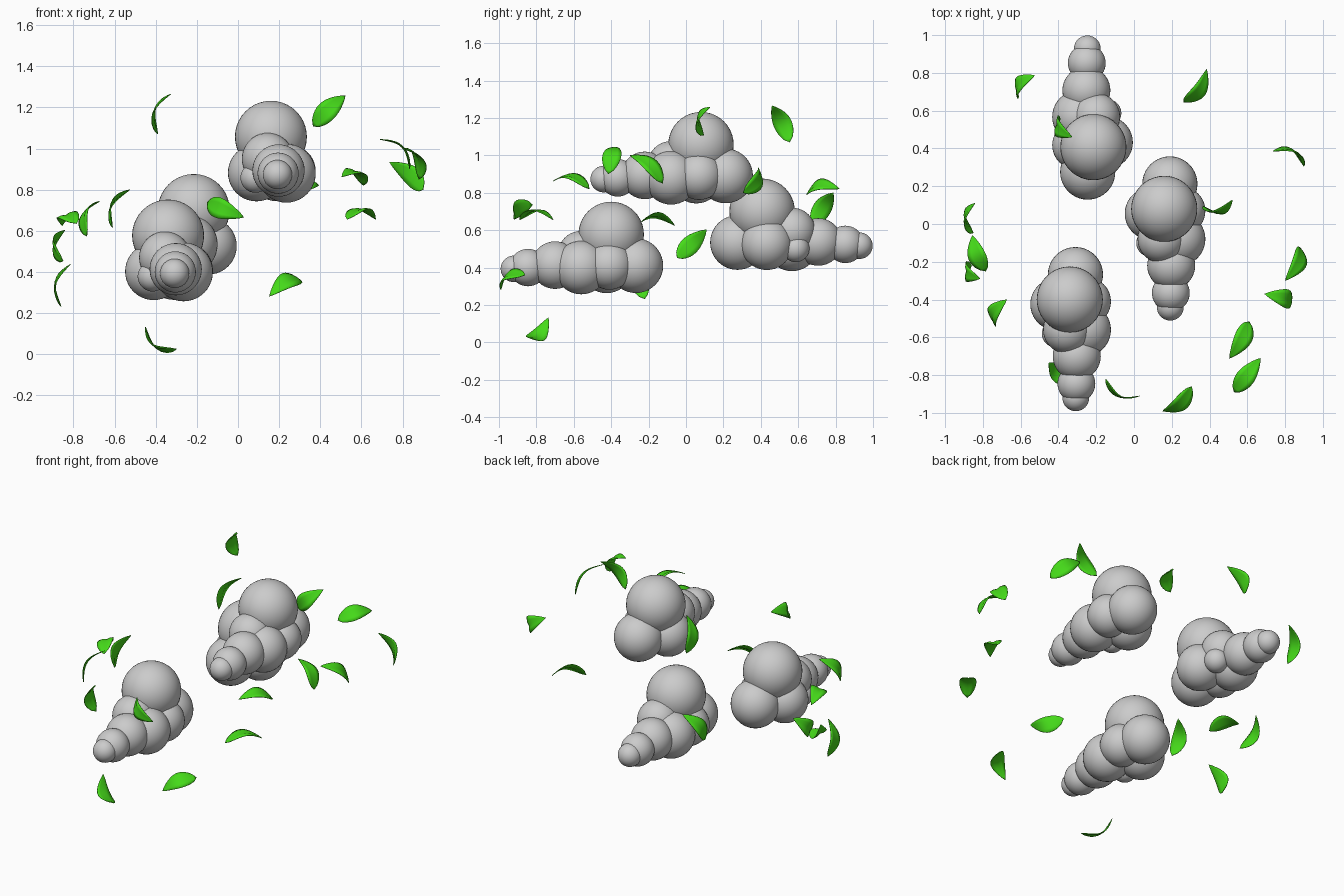
import bpy, bmesh, math
from mathutils import Vector

if "Cube" in bpy.data.objects:
    bpy.data.objects.remove(bpy.data.objects["Cube"])

# ---- clouds: one puff recipe (x, y, z, radius), placed three times ----
PUFFS = [(-.34, -.40, .577, .175), (-.31, -.268, .41, .146), (-.41, -.425, .402, .139),
         (-.25, -.41, .41, .128), (-.265, -.56, .40, .143), (-.355, -.56, .47, .126),
         (-.415, -.58, .378, .073), (-.303, -.70, .413, .127), (-.305, -.845, .40, .100),
         (-.308, -.92, .393, .071)]


def cloud(name, place):
    bm = bmesh.new()
    for x, y, z, r in PUFFS:
        new = bmesh.ops.create_uvsphere(bm, u_segments=40, v_segments=20, radius=r)
        bmesh.ops.translate(bm, verts=new["verts"], vec=place(x, y, z))
    finish(bm, name)


def finish(bm, name, mat=None):
    for f in bm.faces:
        f.smooth = True
    me = bpy.data.meshes.new(name)
    bm.to_mesh(me)
    bm.free()
    ob = bpy.data.objects.new(name, me)
    bpy.context.collection.objects.link(ob)
    if mat:
        me.materials.append(mat)
    return ob


cloud("cloud_front", lambda x, y, z: Vector((x, y, z)))
cloud("cloud_back", lambda x, y, z: Vector((-.555 - x, .007 - y, z + .124)))  # half turn
cloud("cloud_top", lambda x, y, z: Vector((x + .50, y + .48, z + .48)))

# ---- leaves: curved, creased blades between base and tip, bulging along n ----
green = bpy.data.materials.new("leaf_green")
green.diffuse_color = (.06, .70, .01, 1)
green.use_nodes = True
green.node_tree.nodes["Principled BSDF"].inputs["Base Color"].default_value = green.diffuse_color
NL, HALF, BULGE = 12, .05, .048


def leaf(name, base, tip, n):
    base, tip, n = Vector(base), Vector(tip), Vector(n)
    t = (tip - base).normalized()
    n = (n - t * n.dot(t)).normalized()
    side = t.cross(n)
    bm = bmesh.new()
    rows = []
    for i in range(NL + 1):
        u = i / NL
        w = HALF * max(0, math.sin(math.pi * u ** .78)) ** .85
        mid = base.lerp(tip, u) + n * BULGE * math.sin(math.pi * u)
        row = []
        for k in (-1, -.5, 0, .5, 1):
            lift = w * (.30 * abs(k) ** .7 - .22 * k * k)   # grooved midrib
            row.append(bm.verts.new(mid + side * w * k + n * lift))
        rows.append(row)
    for a, b in zip(rows, rows[1:]):
        for k in range(4):
            bm.faces.new((a[k], a[k + 1], b[k + 1], b[k]))
    bmesh.ops.remove_doubles(bm, verts=bm.verts, dist=.0005)
    bmesh.ops.recalc_face_normals(bm, faces=bm.faces)
    ob = finish(bm, name, green)
    mod = ob.modifiers.new("thickness", "SOLIDIFY")
    mod.thickness = .003
    mod.offset = 0


LEAVES = [
    ((-.61, .675, .617), (-.525, .787, .80), (-.9, .1, .4)),
    ((-.39, .555, 1.07), (-.327, .46, 1.265), (-.95, .05, .3)),
    ((.262, .645, .79), (.385, .82, .82), (.45, -.5, .75)),
    ((.90, .305, .80), (.735, .385, .935), (.45, .85, .05)),
    ((.365, .095, 1.107), (.522, .128, 1.257), (.1, -.95, .3)),
    ((-.85, -.048, .452), (-.842, .11, .603), (-1, 0, 0)),
    ((-.785, -.25, .635), (-.855, -.06, .625), (-.3, -.1, .95)),
    ((-.86, -.22, .232), (-.815, -.29, .437), (-.97, -.05, .2)),
    ((-.735, -.53, .573), (-.673, -.40, .743), (-.85, -.2, .45)),
    ((-.30, -.84, .025), (-.45, -.735, .133), (-.58, -.05, -.8)),
    ((-.15, -.82, .737), (.03, -.91, .665), (-.4, -.9, .1)),
    ((.305, -.86, .36), (.152, -.99, .281), (.2, -.65, .72)),
    ((.53, -.89, .655), (.67, -.71, .655), (0, 0, 1)),
    ((.61, -.517, .82), (.504, -.712, .862), (.3, 0, .95)),
    ((.835, -.415, .90), (.69, -.37, 1.044), (.68, 0, .72)),
    ((.88, -.125, .85), (.80, -.30, 1.0), (.7, .25, .65)),
]
for i, spec in enumerate(LEAVES, 1):
    leaf(f"leaf_{i:02d}", *spec)
